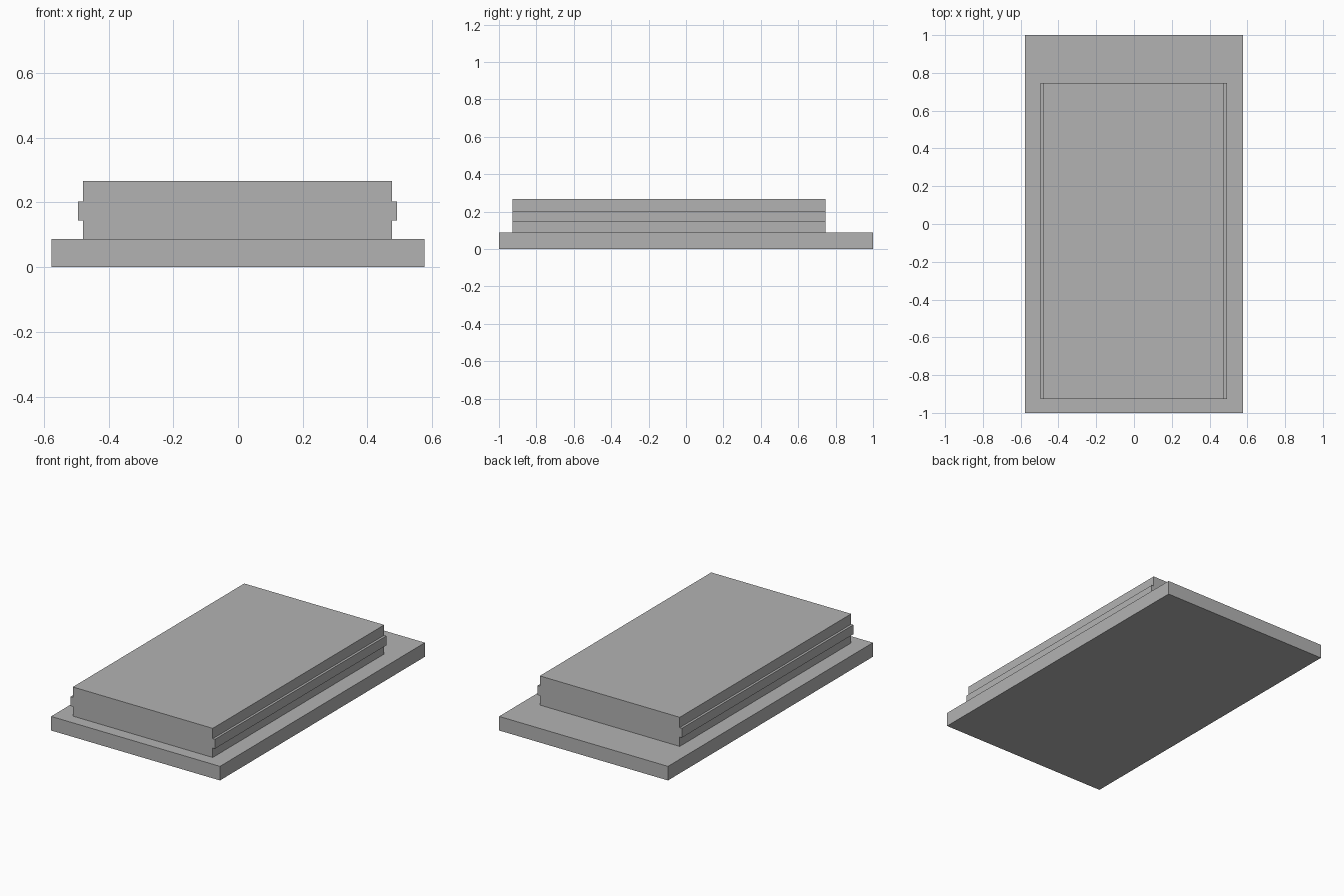
import bpy
import bmesh

cube = bpy.data.objects.get("Cube")
if cube:
    bpy.data.objects.remove(cube, do_unlink=True)

# One plain grey for the whole model
GREY = (0.45, 0.45, 0.45, 1)
grey = bpy.data.materials.new("grey")
grey.use_nodes = True
grey.diffuse_color = GREY
grey.node_tree.nodes["Principled BSDF"].inputs["Base Color"].default_value = GREY


def extrude_profile(name, profile, y0, y1):
    """Sweep a closed x-z profile from y0 back to y1."""
    bm = bmesh.new()
    face = bm.faces.new([bm.verts.new((x, y0, z)) for x, z in profile])
    swept = bmesh.ops.extrude_face_region(bm, geom=[face])["geom"]
    moved = [v for v in swept if isinstance(v, bmesh.types.BMVert)]
    bmesh.ops.translate(bm, vec=(0, y1 - y0, 0), verts=moved)
    bmesh.ops.recalc_face_normals(bm, faces=bm.faces)
    mesh = bpy.data.meshes.new(name)
    bm.to_mesh(mesh)
    bm.free()
    mesh.materials.append(grey)
    obj = bpy.data.objects.new(name, mesh)
    bpy.context.collection.objects.link(obj)
    return obj


def symmetric(half, centre=0):
    """Close a right-hand outline, listed bottom to top, with its mirror."""
    return ([(centre + x, z) for x, z in half]
            + [(centre - x, z) for x, z in reversed(half)])


# Base slab
BASE_TOP = 0.087
extrude_profile("base_slab", symmetric([(0.577, 0), (0.577, BASE_TOP)]), -1, 1)

# Raised block with a guide rail along each long side
BODY, RAIL, TOP = 0.478, 0.493, 0.267
RAIL_LOW, RAIL_HIGH = 0.145, 0.203
block = [(BODY, BASE_TOP), (BODY, RAIL_LOW), (RAIL, RAIL_LOW),
         (RAIL, RAIL_HIGH), (BODY, RAIL_HIGH), (BODY, TOP)]
extrude_profile("railed_block", symmetric(block, -0.0015), -0.927, 0.746)
